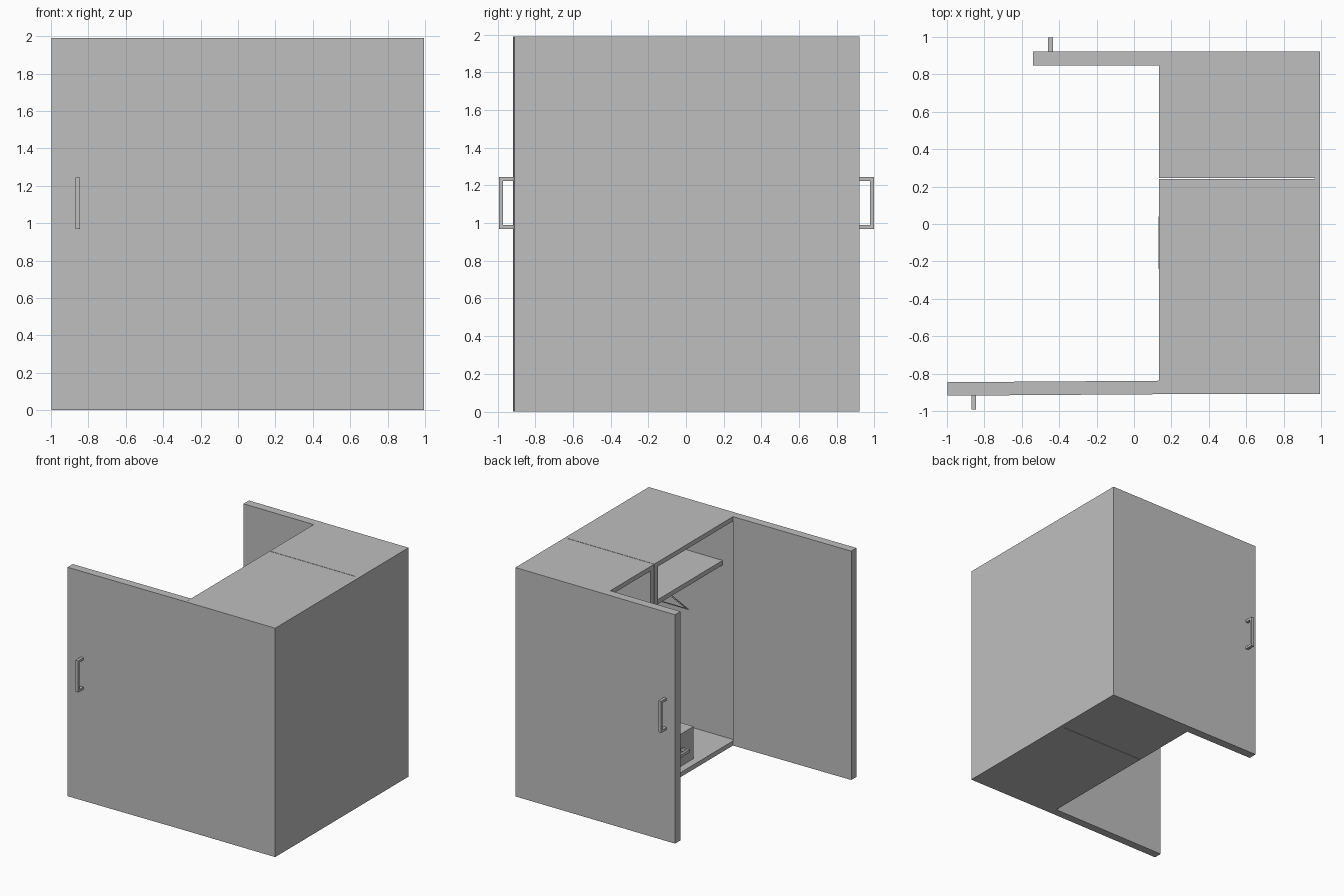
import bpy, bmesh, math
from mathutils import Vector, Matrix

cube = bpy.data.objects.get("Cube")
if cube:
    bpy.data.objects.remove(cube, do_unlink=True)

grey = bpy.data.materials.new("plain_grey")
grey.use_nodes = True
grey.diffuse_color = (0.52, 0.52, 0.52, 1)
grey.node_tree.nodes["Principled BSDF"].inputs["Base Color"].default_value = (0.52, 0.52, 0.52, 1)


def boxes(name, *spans):
    """One object made of boxes, each given as (low corner, high corner)."""
    bm = bmesh.new()
    for low, high in spans:
        a, b = Vector(low), Vector(high)
        mat = Matrix.Translation((a + b) / 2) @ Matrix.Diagonal((*(b - a), 1))
        bmesh.ops.create_cube(bm, size=1, matrix=mat)
    mesh = bpy.data.meshes.new(name)
    bm.to_mesh(mesh)
    bm.free()
    mesh.materials.append(grey)
    obj = bpy.data.objects.new(name, mesh)
    bpy.context.collection.objects.link(obj)
    return obj


def rod(name, paths, radius):
    """Round bars following one or more point paths."""
    curve = bpy.data.curves.new(name, 'CURVE')
    curve.dimensions = '3D'
    curve.bevel_depth = radius
    curve.bevel_resolution = 2
    curve.use_fill_caps = True
    for points, closed in paths:
        spline = curve.splines.new('POLY')
        spline.points.add(len(points) - 1)
        spline.use_cyclic_u = closed
        for p, co in zip(spline.points, points):
            p.co = (*co, 1)
    curve.materials.append(grey)
    obj = bpy.data.objects.new(name, curve)
    bpy.context.collection.objects.link(obj)
    return obj


FRONT, BACK, TOP = 0.135, 0.995, 1.99   # open side, closed side, height
INNER = 0.965                           # inside of the rear panel
T, SIDE = 0.04, 0.05                    # board thicknesses
Y0, SEAM, Y1 = -0.91, 0.243, 0.922

# Carcass: shared rear panel and two side-by-side cabinets
boxes("rear_panel", ((INNER, Y0, 0), (BACK, Y1, TOP)))
for name, lo, hi in (("wide", Y0, SEAM - 0.002), ("narrow", SEAM + 0.002, Y1)):
    boxes(name + "_side_panels",
          ((FRONT, lo, 0), (INNER, lo + SIDE, TOP)),
          ((FRONT, hi - SIDE, 0), (INNER, hi, TOP)))
    boxes(name + "_top_and_bottom",
          ((FRONT, lo + SIDE, 0), (INNER, hi - SIDE, T)),
          ((FRONT, lo + SIDE, TOP - T), (INNER, hi - SIDE, TOP)))

# Shelves
SHELF_X = 0.25
boxes("hat_shelf", ((SHELF_X, Y0 + SIDE, 1.53), (INNER, SEAM - SIDE, 1.57)))
for i in range(1, 4):
    z = i * TOP / 4
    boxes(f"narrow_shelf_{i}", ((SHELF_X, SEAM + SIDE, z), (INNER, Y1 - SIDE, z + T)))


# Doors swung open, each with a pull handle on its outer face
def door_handle(name, x, face, out):
    ya, yb = sorted((face, face + out * 0.075))
    bar = sorted((face + out * 0.055, face + out * 0.075))
    return boxes(name,
                 ((x, ya, 0.97), (x + 0.026, yb, 0.99)),
                 ((x, ya, 1.225), (x + 0.026, yb, 1.245)),
                 ((x, bar[0], 0.99), (x + 0.026, bar[1], 1.225)))


boxes("narrow_door", ((-0.54, Y1 - 0.075, 0), (FRONT, Y1, TOP)))
door_handle("narrow_door_handle", -0.46, Y1, 1)
wide_door = boxes("wide_door", ((-0.997, Y0, 0), (FRONT, Y0 + 0.072, TOP)))
wide_handle = door_handle("wide_door_handle", -0.87, Y0, -1)
hinge = Vector((FRONT, Y0, 0))
swing = (Matrix.Translation(hinge) @ Matrix.Rotation(math.radians(0.4), 4, 'Z')
         @ Matrix.Translation(-hinge))
for obj in (wide_door, wide_handle):
    obj.data.transform(swing)

# Drawer unit with a horizontal pull
boxes("drawer", ((0.2, -0.39, T), (INNER, SEAM - SIDE, 0.32)))
boxes("drawer_handle",
      ((0.13, -0.24, 0.17), (0.2, -0.22, 0.196)),
      ((0.13, 0.02, 0.17), (0.2, 0.04, 0.196)),
      ((0.13, -0.22, 0.17), (0.15, 0.02, 0.196)))

# Hanging rail and a clothes hanger
RAIL_X, RAIL_Z, HANG_Y = 0.55, 1.5, -0.38
rod("hanging_rail", [([(RAIL_X, Y0 + SIDE, RAIL_Z), (RAIL_X, SEAM - SIDE, RAIL_Z)], False)], 0.012)
frame = [(RAIL_X - 0.3, HANG_Y, 1.33), (RAIL_X, HANG_Y, 1.47), (RAIL_X + 0.3, HANG_Y, 1.33)]
hook = [(RAIL_X + 0.018 * math.sin(a), HANG_Y, RAIL_Z - 0.002 + 0.018 * math.cos(a))
        for a in (math.radians(d) for d in range(-90, 181, 30))]
hook.append((RAIL_X, HANG_Y, 1.47))
rod("clothes_hanger", [(frame, True), (hook, False)], 0.009)
